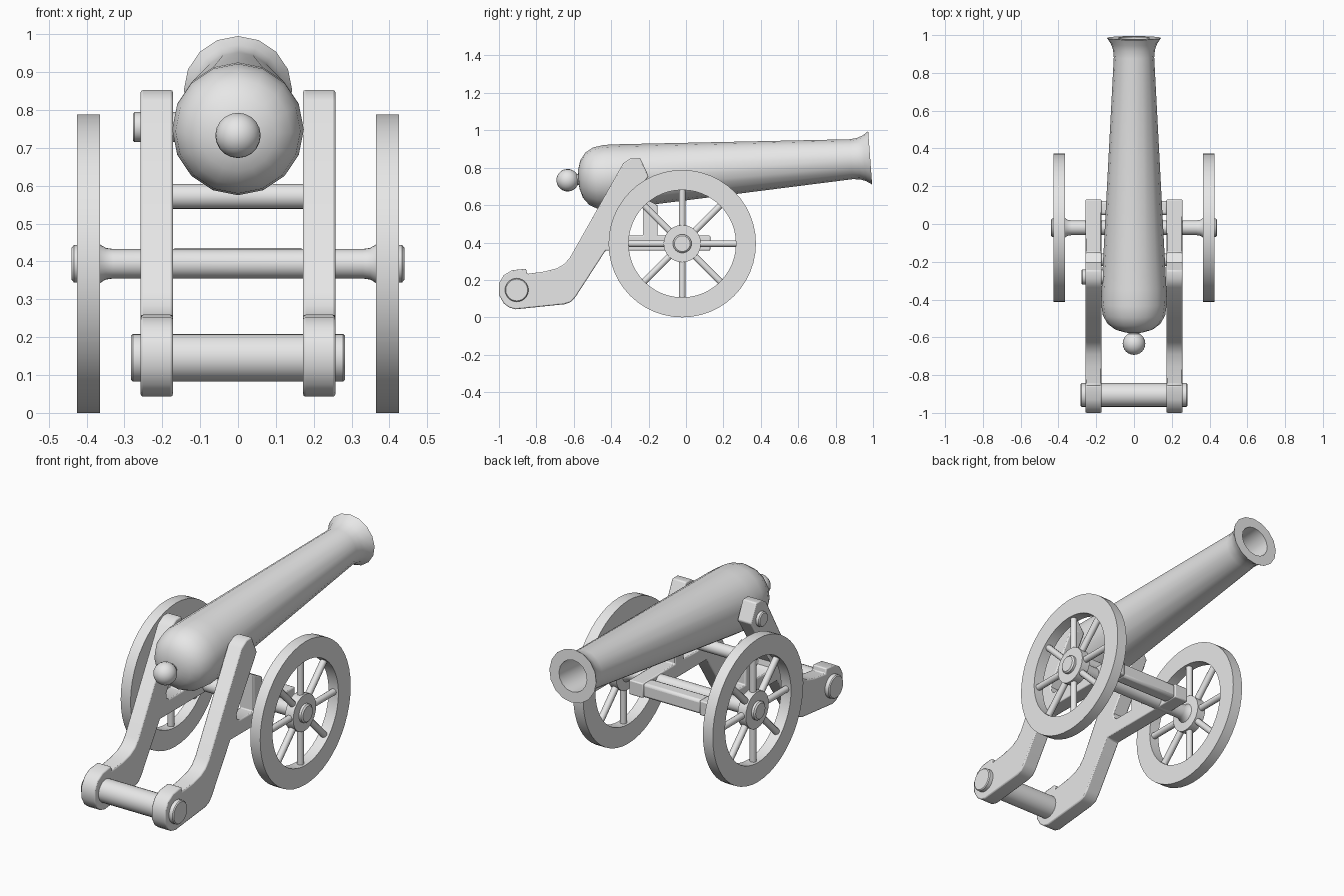
import bpy, bmesh, math
from mathutils import Matrix, Vector

cube = bpy.data.objects.get("Cube")
if cube:
    bpy.data.objects.remove(cube, do_unlink=True)

GREY = (0.8, 0.8, 0.8, 1)
grey = bpy.data.materials.new("plain_grey")
grey.use_nodes = True
grey.diffuse_color = GREY
grey.node_tree.nodes["Principled BSDF"].inputs["Base Color"].default_value = GREY

ALONG_X = Matrix.Rotation(math.pi / 2, 4, 'Y')


def finish(name, bm, bevel=0, angle=40):
    """Turn a bmesh into a shaded object, with optional softened edges."""
    bmesh.ops.recalc_face_normals(bm, faces=bm.faces)
    mesh = bpy.data.meshes.new(name)
    bm.to_mesh(mesh)
    bm.free()
    obj = bpy.data.objects.new(name, mesh)
    bpy.context.collection.objects.link(obj)
    mesh.materials.append(grey)
    if bevel:
        mod = obj.modifiers.new("soft_edges", 'BEVEL')
        mod.width, mod.segments = bevel, 2
        mod.limit_method, mod.angle_limit = 'ANGLE', math.radians(50)
    bpy.ops.object.select_all(action='DESELECT')
    obj.select_set(True)
    bpy.context.view_layer.objects.active = obj
    bpy.ops.object.shade_smooth_by_angle(angle=math.radians(angle))
    return obj


def lathe(name, profile, matrix, sides, closed=False):
    """Revolve (distance, radius) points about the local z axis."""
    bm = bmesh.new()
    rings = []
    for dist, rad in profile:
        if rad == 0:
            rings.append([bm.verts.new((0, 0, dist))] * sides)
        else:
            turn = [2 * math.pi * i / sides for i in range(sides)]
            rings.append([bm.verts.new((rad * math.cos(a), rad * math.sin(a), dist)) for a in turn])
    pairs = list(zip(rings, rings[1:]))
    if closed:
        pairs.append((rings[-1], rings[0]))
    for a, b in pairs:
        for i in range(sides):
            j = (i + 1) % sides
            corners = list(dict.fromkeys((a[i], a[j], b[j], b[i])))
            bm.faces.new(corners)
    bm.transform(matrix)
    return finish(name, bm)


def rod(name, x0, x1, y, z, r, sides=24, lip=0.005):
    """Round bar running along x with slightly softened ends."""
    profile = [(x0, 0), (x0, r - lip), (x0 + lip, r), (x1 - lip, r), (x1, r - lip), (x1, 0)]
    return lathe(name, profile, Matrix.Translation((0, y, z)) @ ALONG_X, sides)


# Barrel, tilted slightly upward from the breech knob
tilt = Matrix.Translation((0, -0.633, 0.733)) @ Matrix.Rotation(math.radians(-85.76), 4, 'X')
lathe("barrel", [(0.057, 0), (0.06, 0.05), (0.075, 0.1), (0.105, 0.14), (0.15, 0.165),
                 (0.21, 0.174), (0.3, 0.171), (1.52, 0.107), (1.56, 0.111), (1.59, 0.122),
                 (1.622, 0.143), (1.622, 0.085), (1.2, 0.085), (1.2, 0)], tilt, 16)
lathe("knob_neck", [(0, 0), (0, 0.03), (0.08, 0.03), (0.08, 0)], tilt, 16)
bm = bmesh.new()
bmesh.ops.create_uvsphere(bm, u_segments=20, v_segments=12, radius=0.06)
bm.transform(tilt)
finish("breech_knob", bm, angle=60)

# Carriage cheeks: tail, slanted arm, low rail and upright post in one outline
CHEEK = [(-0.91, 0.043), (-0.65, 0.07), (-0.615, 0.082), (-0.59, 0.11), (-0.43, 0.357),
         (0.13, 0.357), (0.13, 0.437), (-0.152, 0.437), (-0.152, 0.6), (-0.23, 0.64),
         (-0.23, 0.437), (-0.35, 0.437), (-0.37, 0.45), (-0.375, 0.48),
         (-0.2, 0.755), (-0.246, 0.853), (-0.29, 0.853), (-0.335, 0.825),
         (-0.62, 0.32), (-0.65, 0.285), (-0.69, 0.262), (-0.755, 0.245), (-0.85, 0.232),
         (-0.855, 0.26), (-0.93, 0.252), (-0.975, 0.225), (-1, 0.18), (-1, 0.12),
         (-0.975, 0.075), (-0.945, 0.052)]
for side, word in ((1, "left"), (-1, "right")):
    bm = bmesh.new()
    face = bm.faces.new([bm.verts.new((side * 0.172, y, z)) for y, z in CHEEK])
    ext = bmesh.ops.extrude_face_region(bm, geom=[face])
    moved = [g for g in ext["geom"] if isinstance(g, bmesh.types.BMVert)]
    bmesh.ops.translate(bm, verts=moved, vec=Vector((side * 0.085, 0, 0)))
    finish(word + "_cheek", bm, bevel=0.006)

# Cross members
rod("tail_bar", -0.283, 0.283, -0.905, 0.146, 0.063)
rod("barrel_rest", -0.18, 0.18, -0.19, 0.572, 0.033)
rod("trunnion_pin", -0.278, -0.1, -0.28, 0.755, 0.04)
bm = bmesh.new()
bmesh.ops.create_cube(bm, size=1)
bm.transform(Matrix.Translation((0, 0.085, 0.396)) @ Matrix.Diagonal((0.36, 0.076, 0.078, 1)))
finish("front_transom", bm, bevel=0.014)

# Axle with flared shoulders, hubs and end caps
half = [(0.33, 0.039), (0.35, 0.042), (0.366, 0.052), (0.37, 0.1), (0.42, 0.1),
        (0.42, 0.05), (0.433, 0.05), (0.44, 0.042), (0.44, 0)]
full = [(-d, r) for d, r in reversed(half)] + half
HUB = Matrix.Translation((0, -0.02, 0.394))
lathe("axle", full, HUB @ ALONG_X, 24)

# Wheels with eight spokes each
for side, word in ((1, "left"), (-1, "right")):
    centre = Matrix.Translation((side * 0.395, 0, 0)) @ HUB
    lathe(word + "_wheel_rim", [(-0.03, 0.287), (-0.03, 0.394), (0.03, 0.394), (0.03, 0.287)],
          centre @ ALONG_X, 48, closed=True)
    for k in range(8):
        spin = Matrix.Rotation(k * math.pi / 4, 4, 'X')
        lathe(f"{word}_spoke_{k + 1}", [(0.08, 0.018), (0.295, 0.018)], centre @ spin, 10)
